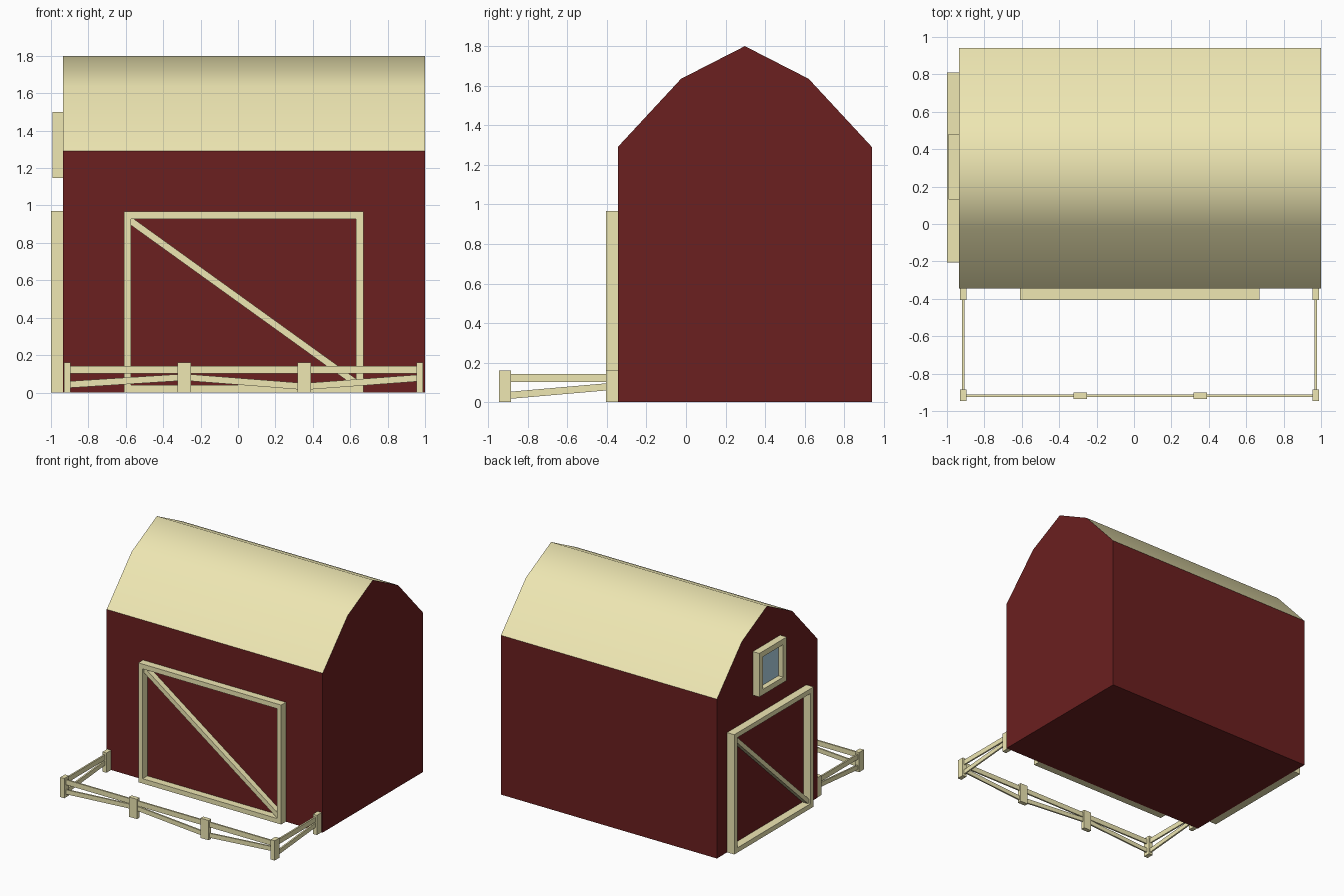
import bpy, bmesh, math
from mathutils import Matrix, Vector

if "Cube" in bpy.data.objects:
    bpy.data.objects.remove(bpy.data.objects["Cube"])


def material(name, rgb):
    m = bpy.data.materials.new(name)
    m.diffuse_color = (*rgb, 1)
    m.use_nodes = True
    m.node_tree.nodes["Principled BSDF"].inputs["Base Color"].default_value = m.diffuse_color
    return m


RED = material("barn_red", (0.147, 0.014, 0.014))
CREAM = material("cream", (0.86, 0.80, 0.45))
GLASS = material("glass", (0.45, 0.68, 0.80))


def finish(name, bm, mat, smooth=False):
    me = bpy.data.meshes.new(name)
    bm.to_mesh(me)
    bm.free()
    me.materials.append(mat)
    for p in me.polygons:
        p.use_smooth = smooth
    ob = bpy.data.objects.new(name, me)
    bpy.context.collection.objects.link(ob)
    return ob


def box(bm, lo, hi):
    lo, hi = Vector(lo), Vector(hi)
    m = Matrix.Translation((lo + hi) / 2) @ Matrix.Diagonal((*(hi - lo), 1))
    bmesh.ops.create_cube(bm, size=1, matrix=m)


def beam(bm, a, b, height, thick):
    """Upright-edged bar between two points, vertical end cuts."""
    a, b = Vector(a), Vector(b)
    d = b - a
    side = Vector((-d.y, d.x, 0)).normalized() * thick / 2
    up = Vector((0, 0, height / 2))
    rings = [[bm.verts.new(p + s) for s in (side + up, side - up, -side - up, -side + up)]
             for p in (a, b)]
    for i in range(4):
        j = (i + 1) % 4
        bm.faces.new((rings[0][i], rings[0][j], rings[1][j], rings[1][i]))
    bm.faces.new(rings[0][::-1])
    bm.faces.new(rings[1])
    bmesh.ops.recalc_face_normals(bm, faces=bm.faces[:])


X0, X1, YF = -0.935, 1.0, -0.345
ROOF = [(-0.345, 1.29), (-0.025, 1.635), (0.2975, 1.80), (0.62, 1.635), (0.94, 1.29)]

# Barn body: gambrel gables, side walls and floor
bm = bmesh.new()
profile = [(YF, 0)] + ROOF + [(0.94, 0)]
ends = [[bm.verts.new((x, y, z)) for y, z in profile] for x in (X0, X1)]
bm.faces.new(ends[0][::-1])
bm.faces.new(ends[1])
for i, j in ((0, 1), (5, 6), (6, 0)):
    bm.faces.new((ends[0][i], ends[0][j], ends[1][j], ends[1][i]))
bmesh.ops.recalc_face_normals(bm, faces=bm.faces[:])
finish("barn_walls", bm, RED)

# Smooth-shaded roof skin
bm = bmesh.new()
ends = [[bm.verts.new((x, y, z)) for y, z in ROOF] for x in (X0, X1)]
for i in range(4):
    bm.faces.new((ends[0][i], ends[1][i], ends[1][i + 1], ends[0][i + 1]))
finish("roof", bm, CREAM, smooth=True)


def frame(name, u0, u1, z0, z1, depth, w, place, brace=False):
    """Rectangular trim in the xz plane standing out towards -y."""
    bm = bmesh.new()
    box(bm, (u0, -depth, z0), (u0 + w, 0, z1))
    box(bm, (u1 - w, -depth, z0), (u1, 0, z1))
    box(bm, (u0 + w, -depth, z0), (u1 - w, 0, z0 + w))
    box(bm, (u0 + w, -depth, z1 - w), (u1 - w, 0, z1))
    if brace:
        t = depth * 0.75
        beam(bm, (u0 + w, -t / 2, z1 - w - 0.012), (u1 - w, -t / 2, z0 + w + 0.012), 0.045, t)
    bm.transform(place)
    return finish(name, bm, CREAM)


# Doors and window
front = Matrix.Translation((0, YF, 0))
left = Matrix.Translation((X0, 0, 0)) @ Matrix.Rotation(-math.pi / 2, 4, 'Z')
frame("front_door_trim", -0.61, 0.67, 0, 0.967, 0.06, 0.039, front, True)
frame("side_door_trim", -0.81, 0.205, 0, 0.97, 0.065, 0.039, left, True)
frame("window_frame", -0.48, -0.13, 1.147, 1.50, 0.058, 0.045, left)
bm = bmesh.new()
box(bm, (-0.44, -0.015, 1.185), (-0.17, 0, 1.46))
bm.transform(left)
finish("window_pane", bm, GLASS)

# Fence posts
XL, XR, YP = -0.913, 0.972, -0.918
bm = bmesh.new()
for x in (XL, XR):
    for y in (-0.915, -0.375):
        box(bm, (x - 0.018, y - 0.03, 0), (x + 0.018, y + 0.03, 0.16))
for x in (-0.287, 0.355):
    box(bm, (x - 0.036, YP - 0.017, 0), (x + 0.036, YP + 0.017, 0.16))
finish("fence_posts", bm, CREAM)

# Fence rails: level upper rail, zigzag lower rail
bm = bmesh.new()
front_run = [(XL, YP, 0.042), (-0.287, YP, 0.082), (0.355, YP, 0.032), (XR, YP, 0.078)]
runs = list(zip(front_run, front_run[1:]))
runs += [((x, -0.915, 0.033), (x, -0.375, 0.080)) for x in (XL, XR)]
for a, b in runs:
    beam(bm, a, b, 0.036, 0.013)
    beam(bm, (a[0], a[1], 0.122), (b[0], b[1], 0.122), 0.041, 0.013)
finish("fence_rails", bm, CREAM)
